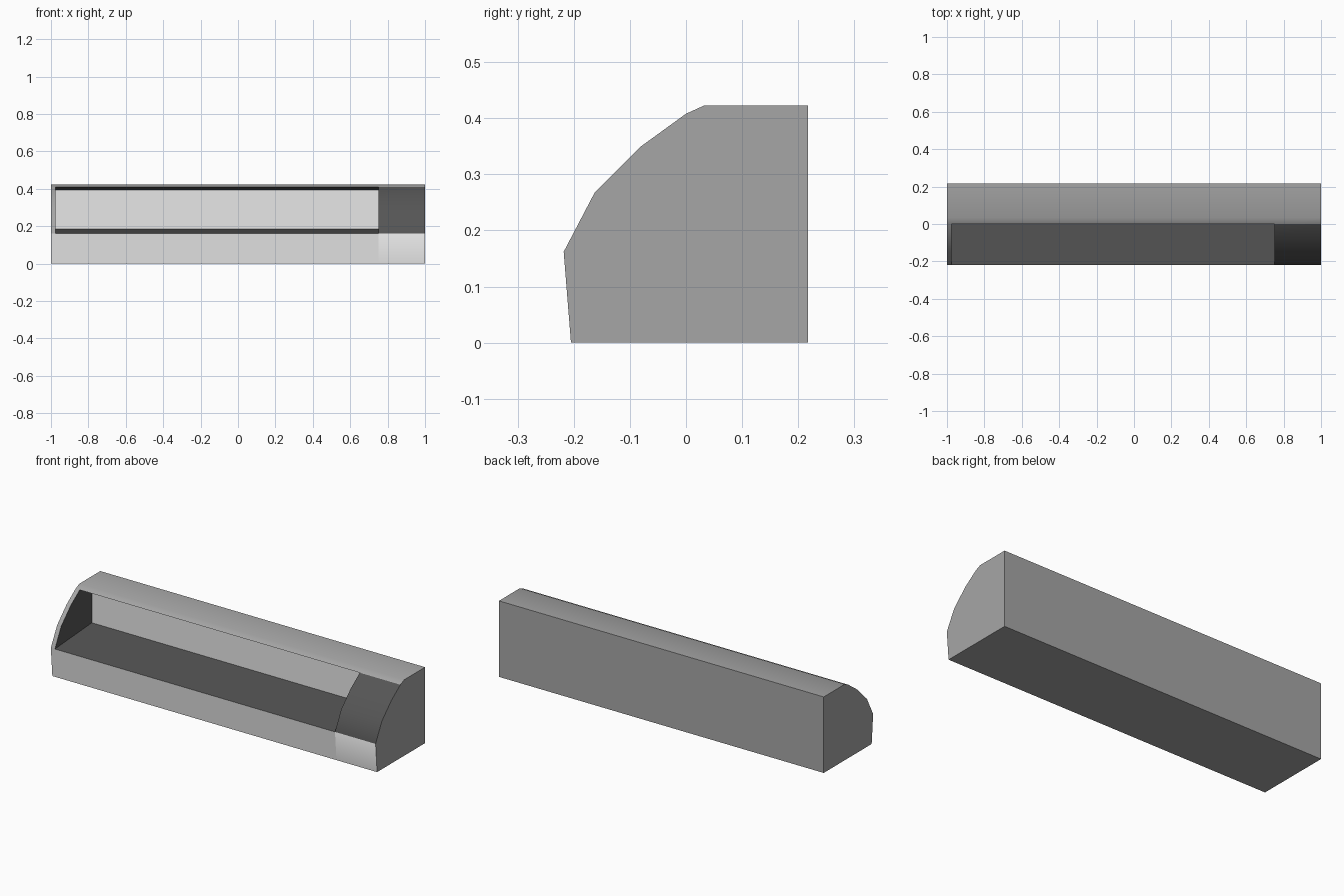
import bpy, bmesh, math

if "Cube" in bpy.data.objects:
    bpy.data.objects.remove(bpy.data.objects["Cube"])

def material(name, v):
    m = bpy.data.materials.new(name)
    m.diffuse_color = (v, v, v, 1)
    m.use_nodes = True
    m.node_tree.nodes["Principled BSDF"].inputs["Base Color"].default_value = m.diffuse_color
    return m

LIGHT, DARK, MID = 0, 1, 2
mats = [material("light grey", 0.8), material("dark grey", 0.092), material("mid grey", 0.383)]

# side profile (y, z) from the front bottom edge, over the curve, to the back
profile = [(-0.205, 0), (-0.218, 0.162), (-0.163, 0.267), (-0.08, 0.35),
           (0, 0.408), (0.033, 0.423), (0.217, 0.423), (0.217, 0)]
stations = [-1, -0.975, 0.75, 1]
FIRST, LAST = 1, 4                      # profile points that bound the opening
back = [(0.107, 0.392), (0.107, 0.184)]  # back wall of the recess, top and bottom

bm = bmesh.new()
rings = [[bm.verts.new((x, y, z)) for y, z in profile] for x in stations]
n = len(profile)

def face(verts, mat):
    bm.faces.new(verts).material_index = mat

# mid grey casing with light front skirt, open at the recess, dark panel at the right
for s in range(3):
    for i in range(n):
        j = (i + 1) % n
        curved = FIRST <= i < LAST
        if curved and s == 1:
            continue
        mat = LIGHT if i == 0 else DARK if curved and s == 2 else MID
        face([rings[s][i], rings[s + 1][i], rings[s + 1][j], rings[s][j]], mat)
face(rings[0], MID)
face(rings[-1], MID)

# recess: dark floor, ceiling and side walls, light back wall
a, b = ([bm.verts.new((x, y, z)) for y, z in back] for x in stations[1:3])
left, right = rings[1], rings[2]
face([left[LAST], right[LAST], b[0], a[0]], DARK)
face([left[FIRST], right[FIRST], b[1], a[1]], DARK)
face([a[0], b[0], b[1], a[1]], LIGHT)
face(left[FIRST:LAST + 1] + a, DARK)
face(right[FIRST:LAST + 1] + b, DARK)
bmesh.ops.recalc_face_normals(bm, faces=bm.faces[:])

# keep the skirt flat except below the panel
for pair in ((rings[0][1], left[1]), (right[0], right[1])):
    bm.edges.get(pair).smooth = False

mesh = bpy.data.meshes.new("display_counter")
bm.to_mesh(mesh)
bm.free()
for m in mats:
    mesh.materials.append(m)
counter = bpy.data.objects.new("display_counter", mesh)
bpy.context.collection.objects.link(counter)

# soft curve with sharp edges
bpy.context.view_layer.objects.active = counter
counter.select_set(True)
bpy.ops.object.shade_smooth_by_angle(angle=math.radians(35), keep_sharp_edges=True)
